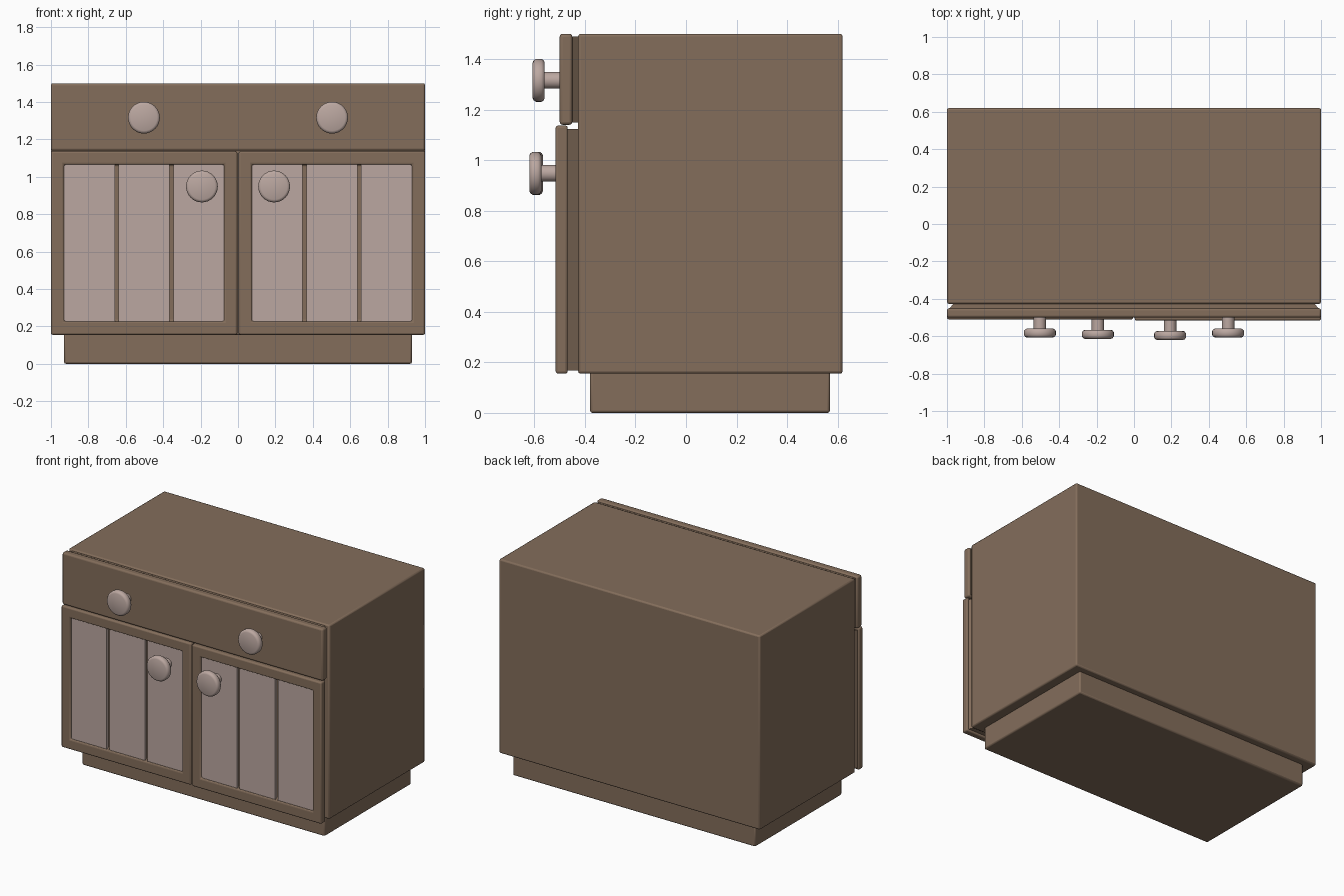
import bpy, bmesh, math
from mathutils import Vector, Matrix

if "Cube" in bpy.data.objects:
    bpy.data.objects.remove(bpy.data.objects["Cube"])


def material(name, color):
    m = bpy.data.materials.new(name)
    m.diffuse_color = (*color, 1)
    m.use_nodes = True
    m.node_tree.nodes["Principled BSDF"].inputs["Base Color"].default_value = m.diffuse_color
    return m


BROWN = material("brown_wood", (0.23, 0.155, 0.105))
PINK = material("pale_wood", (0.50, 0.39, 0.355))


def finish(name, bm, mat, bevel=0.0, segments=2):
    bmesh.ops.recalc_face_normals(bm, faces=bm.faces)
    me = bpy.data.meshes.new(name)
    bm.to_mesh(me)
    bm.free()
    ob = bpy.data.objects.new(name, me)
    bpy.context.collection.objects.link(ob)
    me.materials.append(mat)
    if bevel:
        mod = ob.modifiers.new("bevel", 'BEVEL')
        mod.width, mod.segments = bevel, segments
        mod.limit_method = 'ANGLE'
    bpy.context.view_layer.objects.active = ob
    bpy.ops.object.select_all(action='DESELECT')
    ob.select_set(True)
    bpy.ops.object.shade_smooth_by_angle(angle=math.radians(40))
    return ob


def loft(name, rings, mat, bevel=0.0, segments=2):
    """Solid through rectangles (x0, x1, z0, z1, y) stacked along y."""
    bm = bmesh.new()
    loops = []
    for x0, x1, z0, z1, y in rings:
        loops.append([bm.verts.new((x, y, z)) for x, z in
                      ((x0, z0), (x1, z0), (x1, z1), (x0, z1))])
    for a, b in zip(loops, loops[1:]):
        for i in range(4):
            j = (i + 1) % 4
            bm.faces.new((a[i], a[j], b[j], b[i]))
    bm.faces.new(loops[0])
    bm.faces.new(loops[-1])
    return finish(name, bm, mat, bevel, segments)


def box(name, x0, x1, y0, y1, z0, z1, mat, bevel=0.0, segments=2):
    r = (x0, x1, z0, z1)
    return loft(name, [(*r, y0), (*r, y1)], mat, bevel, segments)


def knob(name, x, z, back, front):
    # lathed profile (radius, y): stem, then a round-edged disc
    rear = front + 0.048
    pts = [(0.033, back), (0.033, rear), (0.070, rear), (0.079, rear - 0.004),
           (0.085, rear - 0.013), (0.085, front + 0.013),
           (0.079, front + 0.004), (0.070, front), (0, front)]
    bm = bmesh.new()
    vs = [bm.verts.new((x + r, y, z)) for r, y in pts]
    es = [bm.edges.new(p) for p in zip(vs, vs[1:])]
    bmesh.ops.spin(bm, geom=vs + es, cent=(x, 0, z), axis=(0, 1, 0),
                   angle=math.tau, steps=32)
    bmesh.ops.remove_doubles(bm, verts=bm.verts, dist=1e-4)
    finish(name, bm, PINK)


# Carcass and plinth
box("cabinet_body", -1, 1, -0.427, 0.62, 0.155, 1.5, BROWN, 0.01)
box("plinth", -0.93, 0.93, -0.38, 0.57, 0, 0.165, BROWN, 0.01)

# Drawer front with tapered back
box("drawer_front", -1, 1, -0.50, -0.45, 1.14, 1.5, BROWN, 0.012, 3)
loft("drawer_back", [(-0.99, 0.99, 1.15, 1.49, -0.455),
                     (-0.96, 0.96, 1.15, 1.49, -0.42)], BROWN)

# Doors: pocketed frame, tapered back, three planks, knob
for side, label, front in ((-1, "left", -0.51), (1, "right", -0.516)):
    x0, x1 = sorted((side * 1.0, side * 0.004))
    inner = (x0 + 0.07, x1 - 0.07, 0.227, 1.065)
    outer = (x0, x1, 0.155, 1.137)
    loft(label + "_door_frame", [(*outer, -0.468), (*outer, front),
                                 (*inner, front), (*inner, front + 0.03)],
         BROWN, 0.01, 3)
    loft(label + "_door_back", [(x0 + 0.01, x1 - 0.01, 0.168, 1.123, -0.475),
                                (x0 + 0.04, x1 - 0.04, 0.168, 1.123, -0.42)],
         BROWN)
    gap = 0.02
    w = (inner[1] - inner[0] - 2 * gap) / 3
    for i in range(3):
        px = inner[0] + i * (w + gap)
        box(f"{label}_door_plank_{i + 1}", px, px + w, front + 0.012,
            front + 0.035, inner[2], inner[3], PINK)
    knob(label + "_door_knob", side * 0.193, 0.948, front + 0.02, front - 0.104)
    knob(label + "_drawer_knob", side * 0.503, 1.316, -0.49, -0.607)
